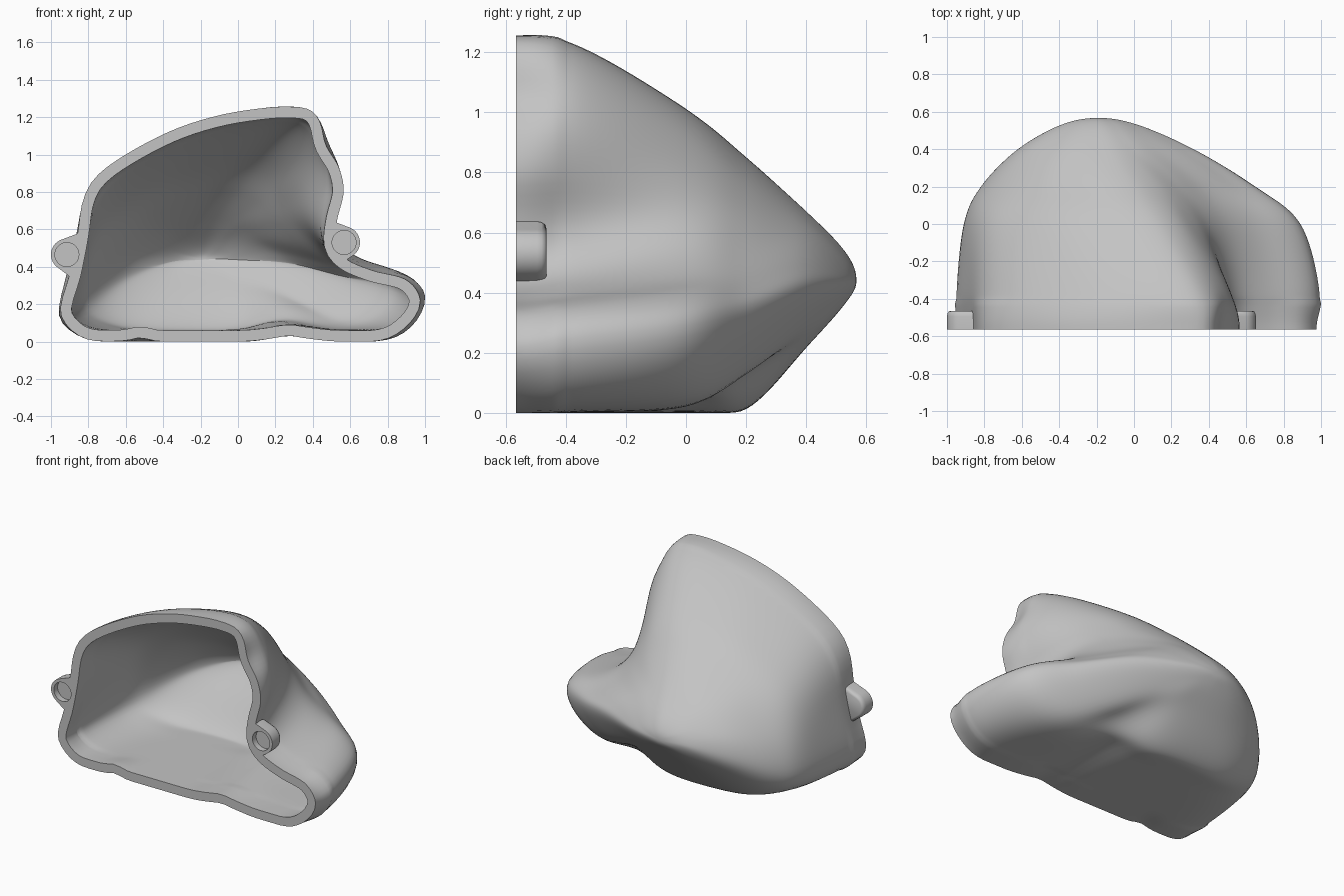
import bpy
import bmesh
from math import cos, sin, tau, radians
from mathutils import Vector

FRONT = -0.565
WALL = 0.06

cube = bpy.data.objects.get("Cube")
if cube:
    bpy.data.objects.remove(cube, do_unlink=True)

grey = bpy.data.materials.new("plain grey")
grey.use_nodes = True
colour = (0.55, 0.55, 0.55, 1)
grey.diffuse_color = colour
grey.node_tree.nodes["Principled BSDF"].inputs["Base Color"].default_value = colour


def spline(a, b, c, d, t):
    """Catmull-Rom point between b and c."""
    return 0.5 * (2 * b + (c - a) * t + (2 * a - 5 * b + 4 * c - d) * t * t
                  + (3 * b - a - 3 * c + d) * t ** 3)


def resample(points, count):
    """Evenly spaced points along a polyline, without the last one."""
    lengths = [0.0]
    for p, q in zip(points, points[1:]):
        lengths.append(lengths[-1] + (q - p).length)
    result, k = [], 0
    for i in range(count):
        goal = lengths[-1] * i / count
        while lengths[k + 1] < goal:
            k += 1
        span = max(lengths[k + 1] - lengths[k], 1e-9)
        result.append(points[k].lerp(points[k + 1], (goal - lengths[k]) / span))
    return result


def section(y, *sides):
    """Closed smooth outline made of four sides: back, neck, instep, sole."""
    knots = [Vector((x, y, z)) for side in sides for x, z in side]
    n, start, ring = len(knots), 0, []
    for side, count in zip(sides, (30, 28, 16, 46)):
        dense = []
        for i in range(start, start + len(side)):
            four = [knots[(i + o) % n] for o in (-1, 0, 1, 2)]
            dense += [spline(*four, s / 12) for s in range(12)]
        start += len(side)
        dense.append(knots[start % n])
        ring += resample(dense, count)
    return ring


def make_object(name, bm):
    mesh = bpy.data.meshes.new(name)
    bm.to_mesh(mesh)
    bm.free()
    mesh.materials.append(grey)
    obj = bpy.data.objects.new(name, mesh)
    bpy.context.collection.objects.link(obj)
    return obj


# Cross-sections from the open front to the rounded back
rim = section(
    FRONT,
    [(-.95, .18), (-.9, .36), (-.86, .56), (-.83, .75), (-.76, .88),
     (-.6, 1), (-.35, 1.13), (-.1, 1.21), (.15, 1.25)],
    [(.3, 1.255), (.39, 1.235), (.44, 1.17), (.47, 1.05), (.54, .93),
     (.565, .8), (.53, .65), (.52, .52)],
    [(.58, .44), (.72, .38), (.9, .33)],
    [(.975, .22), (.92, .1), (.78, .01), (.55, 0), (.38, .015), (.27, .03),
     (.15, .012), (0, 0), (-.4, 0), (-.52, .02), (-.62, .003), (-.8, .01), (-.91, .08)])
middle = section(
    -.35,
    [(-.955, .19), (-.88, .5), (-.81, .75), (-.64, .93), (-.25, 1.12), (.1, 1.21)],
    [(.29, 1.22), (.4, 1.16), (.47, 1.05), (.51, .93), (.51, .8), (.485, .62)],
    [(.56, .48), (.72, .4), (.9, .36)],
    [(1, .26), (.95, .11), (.8, .015), (.5, .005), (.27, .035), (.05, 0),
     (-.4, 0), (-.75, .005), (-.92, .08)])
waist = section(
    0,
    [(-.915, .2), (-.85, .5), (-.71, .72), (-.4, .91), (-.1, .995)],
    [(.1, 1.01), (.24, .945), (.33, .81), (.4, .66)],
    [(.5, .54), (.64, .45), (.8, .39)],
    [(.9, .3), (.85, .16), (.68, .04), (.45, .02), (.22, .055), (.05, .01),
     (-.3, 0), (-.65, .01), (-.86, .08)])
shoulder = section(
    .2,
    [(-.825, .23), (-.75, .46), (-.54, .69), (-.22, .83)],
    [(-.02, .85), (.13, .79), (.25, .67)],
    [(.37, .55), (.53, .44)],
    [(.66, .34), (.58, .22), (.42, .125), (.24, .14), (.08, .05), (-.08, .013), (-.35, .012),
     (-.58, .035), (-.75, .11)])
taper = section(
    .4,
    [(-.625, .345), (-.56, .49), (-.38, .62)],
    [(-.15, .67), (0, .64)],
    [(.13, .57), (.25, .49)],
    [(.325, .41), (.22, .32), (.03, .25), (-.2, .22), (-.42, .225), (-.57, .275)])
end = section(
    .53,
    [(-.39, .425), (-.32, .5)],
    [(-.19, .535), (-.1, .52)],
    [(-.03, .485)],
    [(.02, .435), (-.05, .39), (-.19, .365), (-.33, .375)])

# Loft the sections, with mirrored extra rings to ease both ends
tip = Vector((-.19, .567, .44))
before = [Vector((p.x, 2 * FRONT - p.y, p.z)) for p in middle]
after = [Vector((2 * tip.x - p.x, p.y, 2 * tip.z - p.z)) for p in end]
stations = [before, rim, middle, waist, shoulder, taper, end, [tip] * len(rim), after]
rings = []
for k in range(1, len(stations) - 2):
    for s in range(10):
        rings.append([spline(*four, s / 10) for four in zip(*stations[k - 1:k + 3])])

bm = bmesh.new()
grid = [[bm.verts.new((p.x, p.y, max(p.z, 0))) for p in ring] for ring in rings]
point = bm.verts.new(tip)
size = len(rim)
for a, b in zip(grid, grid[1:]):
    for i in range(size):
        j = (i + 1) % size
        bm.faces.new((a[i], a[j], b[j], b[i]))
for i in range(size):
    bm.faces.new((grid[-1][i], grid[-1][(i + 1) % size], point))

# Soften the lofted surface away from the rim and the tip
for _ in range(6):
    bmesh.ops.smooth_vert(bm, verts=[v for ring in grid[8:-12] for v in ring], factor=.5,
                          use_axis_x=True, use_axis_z=True)
bm.normal_update()

# Inner wall: offset copy, kept flat at the rim, then joined to the outside
outer_verts, outer_faces = list(bm.verts), list(bm.faces)
inner = {}
for v in outer_verts:
    normal = v.normal.copy()
    if v in grid[0]:
        normal.y = 0
        normal.normalize()
    inner[v] = bm.verts.new(v.co - normal * WALL)
for f in outer_faces:
    bm.faces.new([inner[v] for v in reversed(f.verts)])
for i in range(size):
    a, b = grid[0][i], grid[0][(i + 1) % size]
    bm.faces.new((b, a, inner[a], inner[b]))
shell = make_object("hollow_shell", bm)


def lug(name, x, z, roots):
    """Rounded ear grown from the wall around a bolt socket."""
    bm = bmesh.new()
    circle = [(x + .085 * cos(tau * i / 40), z + .085 * sin(tau * i / 40)) for i in range(40)]
    for y, scale in ((FRONT, 1), (-.495, 1), (-.48, .97), (-.469, .9), (-.464, .78)):
        for px, pz in circle + roots:
            bm.verts.new((x + (px - x) * scale, y, z + (pz - z) * scale))
    hull = bmesh.ops.convex_hull(bm, input=bm.verts)
    loose = {g for g in hull["geom_interior"] if isinstance(g, bmesh.types.BMVert)}
    bmesh.ops.delete(bm, geom=list(loose), context="VERTS")
    bmesh.ops.recalc_face_normals(bm, faces=bm.faces)
    return make_object(name, bm)


def socket(name, x, z):
    """Hidden cylinder that cuts a shallow bolt socket."""
    bm = bmesh.new()
    bmesh.ops.create_cone(bm, cap_ends=True, segments=40, radius1=.064, radius2=.064, depth=.1)
    bmesh.ops.rotate(bm, verts=bm.verts, matrix=Vector((0, 0, 1)).rotation_difference(
        Vector((0, 1, 0))).to_matrix())
    bmesh.ops.translate(bm, verts=bm.verts, vec=(x, FRONT - .01, z))
    obj = make_object(name, bm)
    obj.hide_render = True
    obj.hide_set(True)
    return obj


# Bolt lugs on both sides of the rim
lugs = (("right", -.915, .465, [(-.85, .58), (-.83, .5), (-.85, .4), (-.89, .34)]),
        ("left", .567, .53, [(.525, .637), (.49, .6), (.49, .48), (.57, .43)]))
parts = [shell]
for side, x, z, roots in lugs:
    ear = lug(side + "_lug", x, z, roots)
    cutter = socket(side + "_socket_cutter", x, z)
    parts.append(ear)
    for target in (shell, ear):
        cut = target.modifiers.new(side + " socket", "BOOLEAN")
        cut.operation = "DIFFERENCE"
        cut.solver = "EXACT"
        cut.object = cutter

# Apply the cuts and shade smooth with sharp rims
for obj in parts:
    bpy.ops.object.select_all(action="DESELECT")
    obj.select_set(True)
    bpy.context.view_layer.objects.active = obj
    for mod in list(obj.modifiers):
        bpy.ops.object.modifier_apply(modifier=mod.name)
    bpy.ops.object.shade_smooth_by_angle(angle=radians(40))
